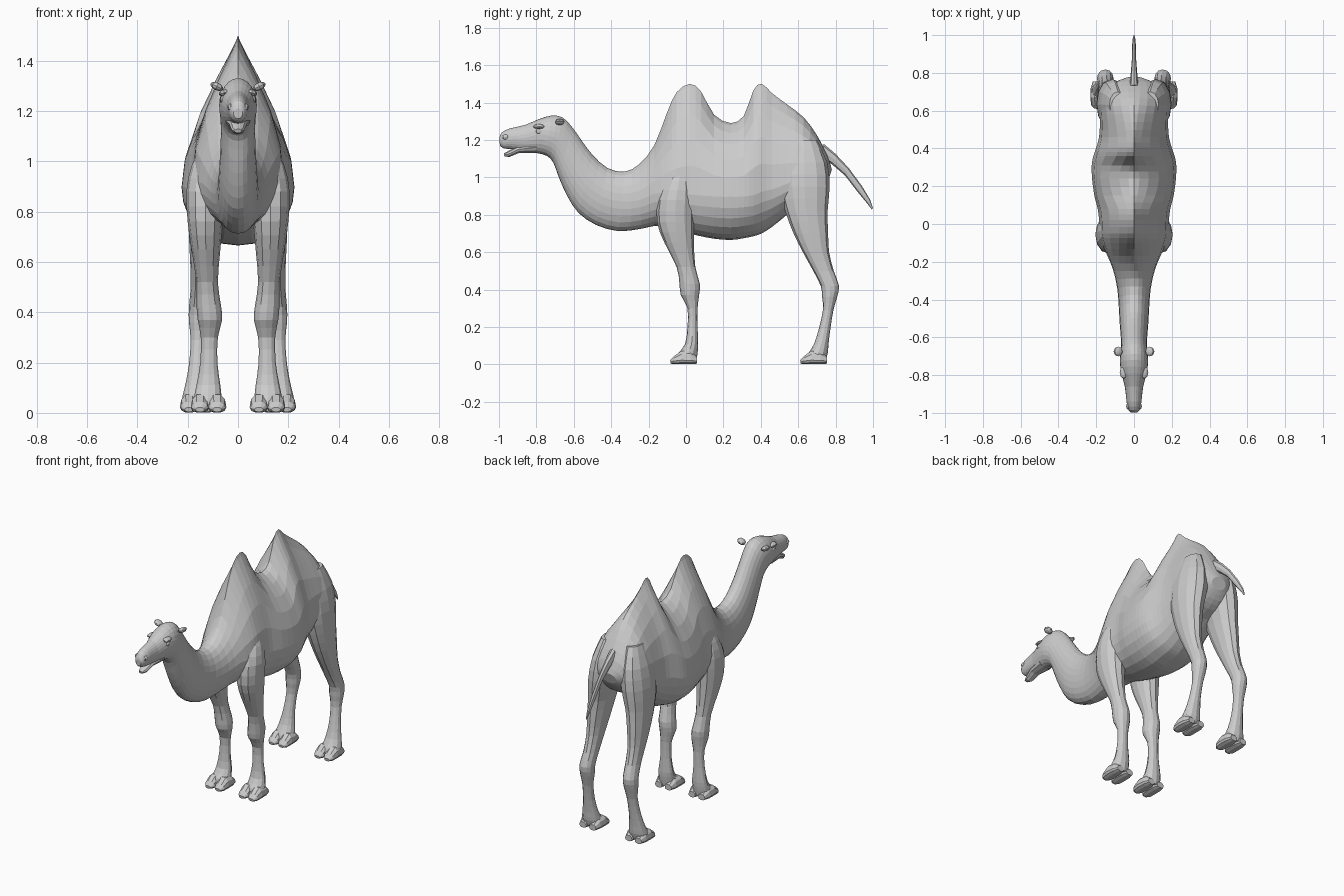
import bpy, bmesh, math
from mathutils import Vector, Matrix


def smooth(stations, steps):
    """Catmull-Rom resampling of the station tuples."""
    out, n = [], len(stations)
    for i in range(n - 1):
        a, b = stations[max(i - 1, 0)], stations[i]
        c, d = stations[i + 1], stations[min(i + 2, n - 1)]
        for k in range(steps):
            t = k / steps
            out.append([0.5 * (2 * q + (r - p) * t + (2 * p - 5 * q + 4 * r - s) * t * t
                               + (3 * q - p - 3 * r + s) * t ** 3)
                        for p, q, r, s in zip(a, b, c, d)])
    return out + [list(stations[-1])]


def finish(name, bm, mirror):
    bmesh.ops.recalc_face_normals(bm, faces=bm.faces)
    me = bpy.data.meshes.new(name)
    bm.to_mesh(me)
    bm.free()
    ob = bpy.data.objects.new(name, me)
    bpy.context.collection.objects.link(ob)
    if mirror:
        ob.modifiers.new("mirror", 'MIRROR').use_mirror_merge = False
    return ob


def loft(name, stations, sides=12, steps=2, mirror=False):
    """Station: y,z of one edge, y,z of opposite edge, half width, x centre,
    fraction of the height where it is widest, taper power of the upper part."""
    bm = bmesh.new()
    rings = []
    for y1, z1, y2, z2, w, xc, f, p in smooth(stations, steps):
        top, bot = Vector((xc, y1, z1)), Vector((xc, y2, z2))
        mid = bot.lerp(top, f)
        ring = []
        for k in range(sides):
            a = 2 * math.pi * k / sides
            c, s = math.cos(a), math.sin(a)
            x = math.copysign(w * abs(c) ** (p if s > 0 else 0.9), c)
            end = top if s > 0 else bot
            ring.append(bm.verts.new(mid.lerp(end, abs(s)) + Vector((x, 0, 0))))
        rings.append(ring)
    for r, q in zip(rings, rings[1:]):
        for k in range(sides):
            j = (k + 1) % sides
            bm.faces.new((r[k], r[j], q[j], q[k]))
    bm.faces.new(rings[0])
    bm.faces.new(rings[-1])
    return finish(name, bm, mirror)


def blob(name, loc, scale, rot=0.0, mirror=True):
    bm = bmesh.new()
    m = (Matrix.Translation(loc) @ Matrix.Rotation(rot, 4, 'Y')
         @ Matrix.Diagonal((*scale, 1)))
    bmesh.ops.create_uvsphere(bm, u_segments=8, v_segments=6, radius=1, matrix=m)
    return finish(name, bm, mirror)


# Head and neck, from nose to shoulders
neck = [(-.998, 1.21, -.995, 1.17, .018, .5, 1), (-.985, 1.24, -.975, 1.155, .032, .5, 1),
        (-.94, 1.262, -.93, 1.15, .040, .5, 1), (-.86, 1.28, -.87, 1.14, .048, .5, 1),
        (-.79, 1.31, -.80, 1.13, .066, .55, 1), (-.72, 1.33, -.745, 1.115, .075, .5, 1),
        (-.66, 1.32, -.71, 1.08, .072, .5, 1), (-.61, 1.27, -.68, 1.0, .068, .5, 1),
        (-.56, 1.20, -.635, .90, .070, .5, 1), (-.50, 1.12, -.575, .81, .075, .5, 1),
        (-.42, 1.05, -.48, .745, .080, .5, 1), (-.33, 1.03, -.36, .712, .088, .5, 1),
        (-.25, 1.07, -.24, .725, .110, .45, 1.2)]
# Barrel with two humps: y, top, bottom, half width, widest fraction, taper
barrel = [(-.17, 1.17, .74, .14, .40, 1.6), (-.10, 1.35, .74, .17, .28, 2.2),
          (-.05, 1.455, .725, .182, .25, 2.4), (.02, 1.5, .70, .185, .26, 2.5),
          (.08, 1.46, .685, .192, .28, 2.4), (.15, 1.335, .672, .21, .34, 1.8),
          (.24, 1.29, .665, .222, .37, 1.5), (.31, 1.33, .675, .224, .34, 1.8),
          (.36, 1.465, .685, .215, .28, 2.4), (.405, 1.5, .70, .20, .28, 2.5),
          (.46, 1.45, .735, .185, .28, 2.2), (.54, 1.39, .80, .18, .28, 1.8)]
rump = [(.63, 1.32, .60, .85, .18, .3, 1.4), (.70, 1.225, .67, .88, .165, .4, 1.2),
        (.755, 1.12, .72, .92, .125, .45, 1), (.78, 1.04, .755, .97, .05, .5, 1)]
body = [(a, b, c, d, w, 0, f, p) for a, b, c, d, w, f, p in neck]
body += [(y, t, y, b, w, 0, f, p) for y, t, b, w, f, p in barrel]
body += [(a, b, c, d, w, 0, f, p) for a, b, c, d, w, f, p in rump]
loft("body", body, sides=24)

# Lower jaw
loft("lower_jaw", [(-.975, 1.128, -.97, 1.112, .014, 0, .5, 1),
                   (-.95, 1.142, -.945, 1.108, .026, 0, .5, 1),
                   (-.90, 1.17, -.89, 1.13, .036, 0, .5, 1),
                   (-.80, 1.19, -.80, 1.13, .05, 0, .5, 1)], sides=10, steps=1)

# Ears, eyes, brows, nostrils
blob("ear", (.084, -.675, 1.297), (.027, .026, .015), -.45)
blob("eye", (.058, -.785, 1.245), (.014, .02, .016))
blob("brow", (.055, -.785, 1.272), (.022, .034, .012), .3)
blob("nostril", (.03, -.965, 1.215), (.012, .018, .014))


def leg(name, rows):
    """Row: height, front y, back y, inner x, outer x."""
    loft(name, [(a, z, b, z, (o - i) / 2, (o + i) / 2, .5, .9) for z, a, b, i, o in rows],
         steps=2, mirror=True)


leg("front_leg", [(1.08, -.06, .02, .06, .14), (.98, -.11, .035, .05, .185),
                  (.88, -.15, .042, .05, .205), (.76, -.155, .042, .06, .2),
                  (.65, -.115, .042, .07, .185), (.52, -.05, .05, .08, .165),
                  (.43, -.035, .074, .068, .165), (.37, -.028, .07, .063, .16),
                  (.30, .008, .062, .08, .148), (.20, .008, .062, .082, .15),
                  (.11, -.005, .065, .07, .165), (.06, -.04, .062, .065, .175),
                  (.02, -.05, .055, .06, .178)])
leg("hind_leg", [(1.2, .56, .70, .04, .13), (1.08, .51, .755, .03, .175),
                 (.95, .50, .768, .035, .197), (.82, .53, .757, .065, .198),
                 (.70, .575, .76, .085, .195), (.60, .625, .765, .098, .19),
                 (.50, .68, .79, .105, .188), (.42, .72, .818, .108, .195),
                 (.36, .728, .808, .11, .195), (.29, .732, .788, .122, .188),
                 (.19, .71, .772, .125, .195), (.11, .685, .762, .115, .21),
                 (.06, .655, .758, .105, .222), (.02, .64, .745, .1, .226)])

# Two broad toes on each foot
for foot, y, x in (("front", -.085, .117), ("hind", .61, .16)):
    for side, dx in (("inner", -.034), ("outer", .034)):
        c = x + dx
        loft(foot + "_" + side + "_toe",
             [(y, .022, y + .003, .004, .018, c, .5, .8),
              (y + .02, .045, y + .02, .0, .033, c, .4, .8),
              (y + .06, .075, y + .06, .0, .037, c, .3, .8),
              (y + .11, .07, y + .11, .0, .035, c, .3, .8),
              (y + .145, .04, y + .145, .003, .024, c, .4, .8)],
             sides=10, steps=1, mirror=True)

# Tail
loft("tail", [(.735, 1.18, .73, 1.10, .022, 0, .5, 1), (.80, 1.125, .78, 1.07, .018, 0, .5, 1),
              (.87, 1.05, .85, 1.01, .012, 0, .5, 1), (.94, .955, .915, .925, .011, 0, .5, 1),
              (.985, .88, .965, .865, .008, 0, .5, 1), (1.0, .835, .993, .828, .003, 0, .5, 1)],
     sides=8, steps=1)
